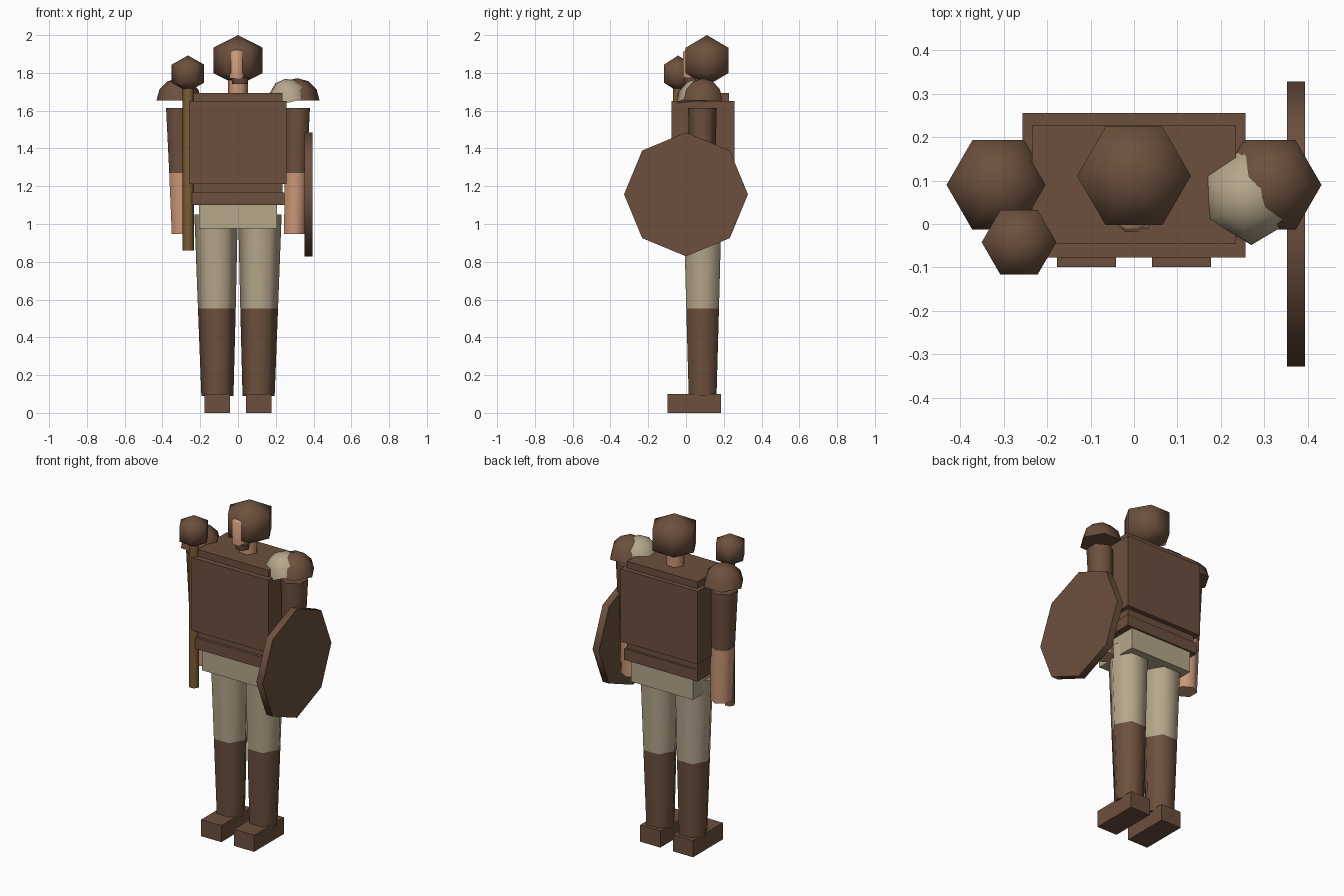
import bpy
import bmesh
from math import cos, sin, pi, radians
from mathutils import Matrix

old = bpy.data.objects.get("Cube")
if old:
    bpy.data.objects.remove(old, do_unlink=True)


def material(name, rgb):
    m = bpy.data.materials.new(name)
    m.use_nodes = True
    m.diffuse_color = (*rgb, 1)
    m.node_tree.nodes["Principled BSDF"].inputs["Base Color"].default_value = (*rgb, 1)
    return m


LEATHER = material("brown leather", (0.15, 0.08, 0.047))
CLOTH = material("cream cloth", (0.47, 0.385, 0.26))
SKIN = material("skin", (0.6, 0.31, 0.186))
WOOD = material("light wood", (0.205, 0.107, 0.038))


def finish(name, bm, mat, angle):
    bmesh.ops.remove_doubles(bm, verts=bm.verts, dist=1e-5)
    bmesh.ops.recalc_face_normals(bm, faces=bm.faces)
    mesh = bpy.data.meshes.new(name)
    bm.to_mesh(mesh)
    bm.free()
    obj = bpy.data.objects.new(name, mesh)
    bpy.context.collection.objects.link(obj)
    mesh.materials.append(mat)
    if angle:
        bpy.ops.object.select_all(action="DESELECT")
        obj.select_set(True)
        bpy.context.view_layer.objects.active = obj
        bpy.ops.object.shade_smooth_by_angle(angle=radians(angle))
    return obj


def box(name, x, y, z, mat):
    """Box from (min, max) pairs."""
    bm = bmesh.new()
    spans = (x, y, z)
    bmesh.ops.create_cube(bm, size=1)
    for v in bm.verts:
        v.co = [(a + b) / 2 + c * (b - a) for (a, b), c in zip(spans, v.co)]
    return finish(name, bm, mat, 0)


def loft(name, rings, mat, sides=6, turn=0.0, angle=65, matrix=None):
    """Skin over rings (cx, cy, z, radius); zero radius makes a pole."""
    bm = bmesh.new()
    loops = []
    for cx, cy, z, r in rings:
        if r == 0:
            loops.append([bm.verts.new((cx, cy, z))] * sides)
            continue
        steps = [turn + 2 * pi * i / sides for i in range(sides)]
        loops.append([bm.verts.new((cx + r * cos(a), cy + r * sin(a), z)) for a in steps])
    for low, high in zip(loops, loops[1:]):
        for i in range(sides):
            j = (i + 1) % sides
            quad = [low[i], low[j], high[j], high[i]]
            bm.faces.new(list(dict.fromkeys(quad)))
    for loop in (loops[0], loops[-1]):
        if loop[0] != loop[1]:
            bm.faces.new(loop)
    if matrix:
        bm.transform(matrix)
    return finish(name, bm, mat, angle)


def ball(name, x, y, z, ring, half, mat):
    loft(name, [(x, y, z - half, 0), (x, y, z - half / 2, ring),
                (x, y, z + half / 2, ring), (x, y, z + half, 0)], mat, angle=89)


def dome(name, r, matrix, mat, turn=0.0):
    rings = [(0, 0, r * sin(a), r * cos(a)) for a in (0, pi / 6, pi / 3)]
    loft(name, rings + [(0, 0, r, 0)], mat, turn=turn, matrix=matrix)


# Head, face and neck
ball("helmet", 0, 0.111, 1.866, 0.131, 0.134, LEATHER)
loft("face", [(-0.006, 0.022, 1.77, 0.042), (-0.006, 0.022, 1.908, 0.042),
              (-0.006, 0.022, 1.92, 0.03)], SKIN, sides=8, turn=pi / 8)
loft("chin_strap", [(0.01, 0.03, 1.74, 0.04), (0.01, 0.03, 1.775, 0.046)], LEATHER)
loft("neck", [(0, 0.1, 1.65, 0.053), (0, 0.1, 1.8, 0.053)], SKIN)

# Torso layers
box("tunic", (-0.235, 0.235), (-0.045, 0.227), (1.12, 1.693), LEATHER)
box("breastplate", (-0.257, 0.257), (-0.077, 0.256), (1.213, 1.652), LEATHER)
box("belt", (-0.246, 0.246), (-0.062, 0.24), (1.1, 1.167), LEATHER)
box("loincloth", (-0.207, 0.207), (-0.05, 0.23), (0.975, 1.1), CLOTH)

# Limbs, one of each per side
for side, s in (("right", -1), ("left", 1)):
    loft(side + "_upper_arm", [(s * 0.306, 0.087, 1.27, 0.067), (s * 0.315, 0.087, 1.615, 0.076)],
         LEATHER, turn=pi / 6)
    loft(side + "_forearm", [(s * 0.297, 0.087, 0.947, 0.062), (s * 0.306, 0.087, 1.27, 0.067)],
         SKIN, turn=pi / 6)
    loft(side + "_thigh", [(s * 0.112, 0.088, 0.553, 0.1), (s * 0.116, 0.088, 1.05, 0.115)], CLOTH)
    loft(side + "_boot", [(s * 0.109, 0.088, 0.09, 0.085), (s * 0.112, 0.088, 0.553, 0.1)], LEATHER)
    box(side + "_foot", sorted((s * 0.042, s * 0.177)), (-0.099, 0.185), (0, 0.1), LEATHER)
    dome(side + "_shoulder_pad", 0.119, Matrix.Translation((s * 0.313, 0.09, 1.653)), LEATHER)

# Tilted cloth cap under the left shoulder pad
dome("shoulder_cloth", 0.115, Matrix.Translation((0.268, 0.066, 1.655))
     @ Matrix.Rotation(radians(-12), 4, "Y") @ Matrix.Rotation(radians(6), 4, "X"),
     CLOTH, turn=pi / 6)

# Mace held on the right
loft("mace_shaft", [(-0.263, -0.042, 0.86, 0.03), (-0.263, -0.042, 1.73, 0.03)], WOOD)
ball("mace_head", -0.265, -0.042, 1.796, 0.086, 0.096, LEATHER)

# Octagonal shield on the left
loft("shield", [(0, 0, -0.021, 0.328), (0, 0, 0.021, 0.328)], LEATHER, sides=8,
     matrix=Matrix.Translation((0.373, 0, 1.157)) @ Matrix.Rotation(pi / 2, 4, "Y"))
